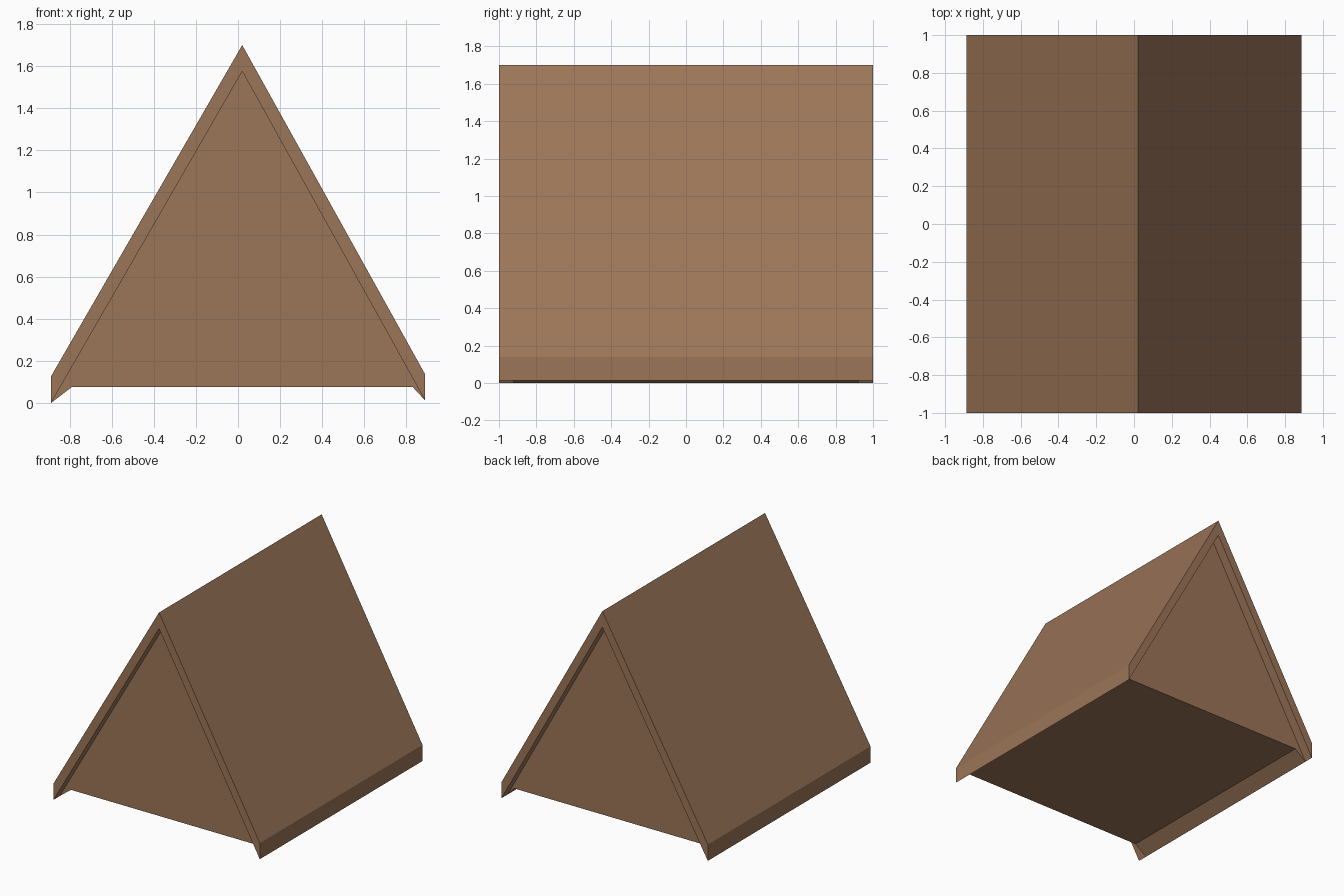
import bpy
import bmesh

if "Cube" in bpy.data.objects:
    bpy.data.objects.remove(bpy.data.objects["Cube"])

brown = bpy.data.materials.new("warm brown")
brown.diffuse_color = (0.33, 0.18, 0.099, 1.0)
brown.use_nodes = True
brown.node_tree.nodes["Principled BSDF"].inputs["Base Color"].default_value = brown.diffuse_color


def extrude_profile(name, profile, half_depth):
    """Prism from an (x, z) outline, extruded along y about the centre."""
    bm = bmesh.new()
    face = bm.faces.new([bm.verts.new((x, -half_depth, z)) for x, z in profile])
    geom = bmesh.ops.extrude_face_region(bm, geom=[face])["geom"]
    moved = [g for g in geom if isinstance(g, bmesh.types.BMVert)]
    bmesh.ops.translate(bm, verts=moved, vec=(0, 2 * half_depth, 0))
    bmesh.ops.recalc_face_normals(bm, faces=bm.faces)
    mesh = bpy.data.meshes.new(name)
    bm.to_mesh(mesh)
    bm.free()
    mesh.materials.append(brown)
    obj = bpy.data.objects.new(name, mesh)
    bpy.context.collection.objects.link(obj)
    return obj


W = 0.888        # half width at the eaves
RIDGE_X = 0.02   # ridge sits slightly off centre
left_tip, right_tip = (-W, 0.0), (W, 0.013)
inner_ridge = (RIDGE_X, 1.575)

# Roof: chevron with vertical eave edges
extrude_profile("roof", [left_tip, (-W, 0.127), (RIDGE_X, 1.70),
                         (W, 0.138), right_tip, inner_ridge], 1.0)

# Body: gable walls set back under the roof, with raised floor
extrude_profile("gable_body", [left_tip, inner_ridge, right_tip,
                               (0.83, 0.075), (-0.79, 0.075)], 0.925)
